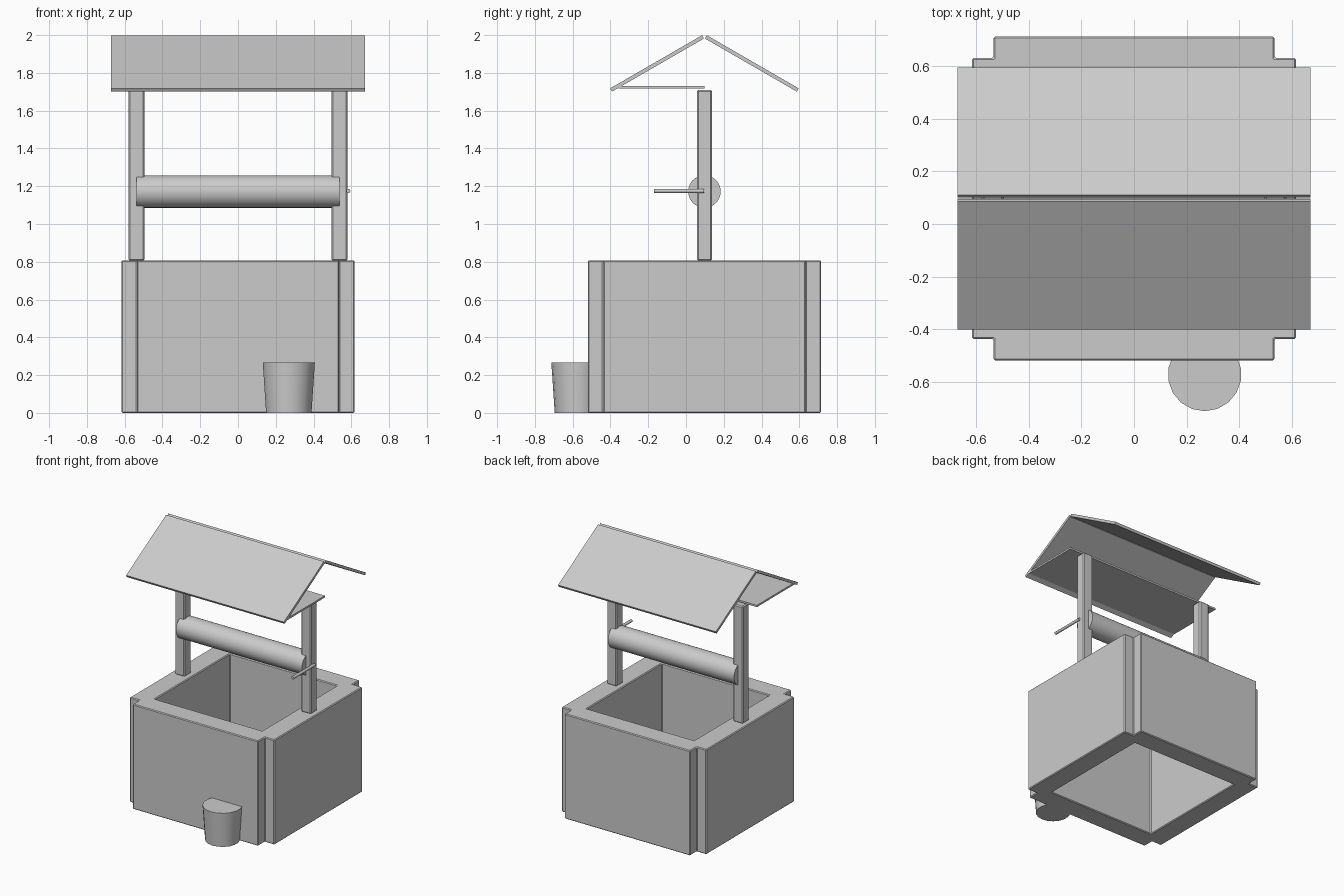
import bpy, bmesh
from math import radians, pi
from mathutils import Matrix, Vector

if "Cube" in bpy.data.objects:
    bpy.data.objects.remove(bpy.data.objects["Cube"])

CY = 0.0975  # depth of the well's centre line


def add_bevel(ob, width):
    m = ob.modifiers.new("edge_bevel", 'BEVEL')
    m.width = width
    m.segments = 1
    m.limit_method = 'ANGLE'


def from_bmesh(name, bm):
    bmesh.ops.recalc_face_normals(bm, faces=bm.faces)
    me = bpy.data.meshes.new(name)
    bm.to_mesh(me)
    bm.free()
    ob = bpy.data.objects.new(name, me)
    bpy.context.collection.objects.link(ob)
    return ob


def box(name, size, loc, rot_x=0.0, bevel=0.0):
    bm = bmesh.new()
    bmesh.ops.create_cube(bm, size=1, matrix=Matrix.Diagonal((*size, 1)))
    ob = from_bmesh(name, bm)
    ob.location = loc
    ob.rotation_euler.x = rot_x
    if bevel:
        add_bevel(ob, bevel)
    return ob


def cone(name, r1, r2, depth, loc, segs, rot=(0, 0, 0)):
    bm = bmesh.new()
    bmesh.ops.create_cone(bm, cap_ends=True, segments=segs,
                          radius1=r1, radius2=r2, depth=depth)
    ob = from_bmesh(name, bm)
    ob.location = loc
    ob.rotation_euler = rot
    bpy.ops.object.select_all(action='DESELECT')
    ob.select_set(True)
    bpy.context.view_layer.objects.active = ob
    bpy.ops.object.shade_smooth_by_angle(angle=radians(35))
    return ob


# Well wall: one side's outline, turned four times, open top and bottom
outer, half_len, inner, height = 0.617, 0.535, 0.457, 0.808
side = [(-inner, -inner), (-half_len, -half_len), (-half_len, -outer),
        (half_len, -outer), (half_len, -half_len), (inner, -inner)]
bm = bmesh.new()
for k in range(4):
    turn = Matrix.Rotation(k * pi / 2, 3, 'Z')
    low = [bm.verts.new(turn @ Vector((x, y, 0))) for x, y in side]
    top = [bm.verts.new(turn @ Vector((x, y, height))) for x, y in side]
    bm.faces.new(low)
    bm.faces.new(top)
    for i, j in ((1, 2), (2, 3), (3, 4), (5, 0)):
        bm.faces.new((low[i], low[j], top[j], top[i]))
bmesh.ops.remove_doubles(bm, verts=bm.verts, dist=1e-4)
wall = from_bmesh("well_wall", bm)
wall.location.y = CY
add_bevel(wall, 0.006)

# Posts and roof slopes, one per side
for s, post, slope in ((-1, "left_post", "front_roof"), (1, "right_post", "back_roof")):
    box(post, (0.084, 0.08, 0.905), (s * 0.538, CY, 1.2575), bevel=0.008)
    box(slope, (1.345, 0.562, 0.02), (0, CY + s * 0.251, 1.85), rot_x=-s * radians(30))

# Flat board under the front slope
box("roof_board", (1.345, 0.455, 0.014), (0, -0.13, 1.724))

# Rope roller and its crank handle
cone("roller", 0.086, 0.086, 1.075, (0, CY, 1.172), 32, (0, pi / 2, 0))
cone("crank_handle", 0.011, 0.011, 0.265, (0.584, -0.037, 1.175), 12, (pi / 2, 0, 0))

# Bucket standing against the front wall
cone("bucket", 0.122, 0.14, 0.267, (0.269, -0.573, 0.1335), 18)
